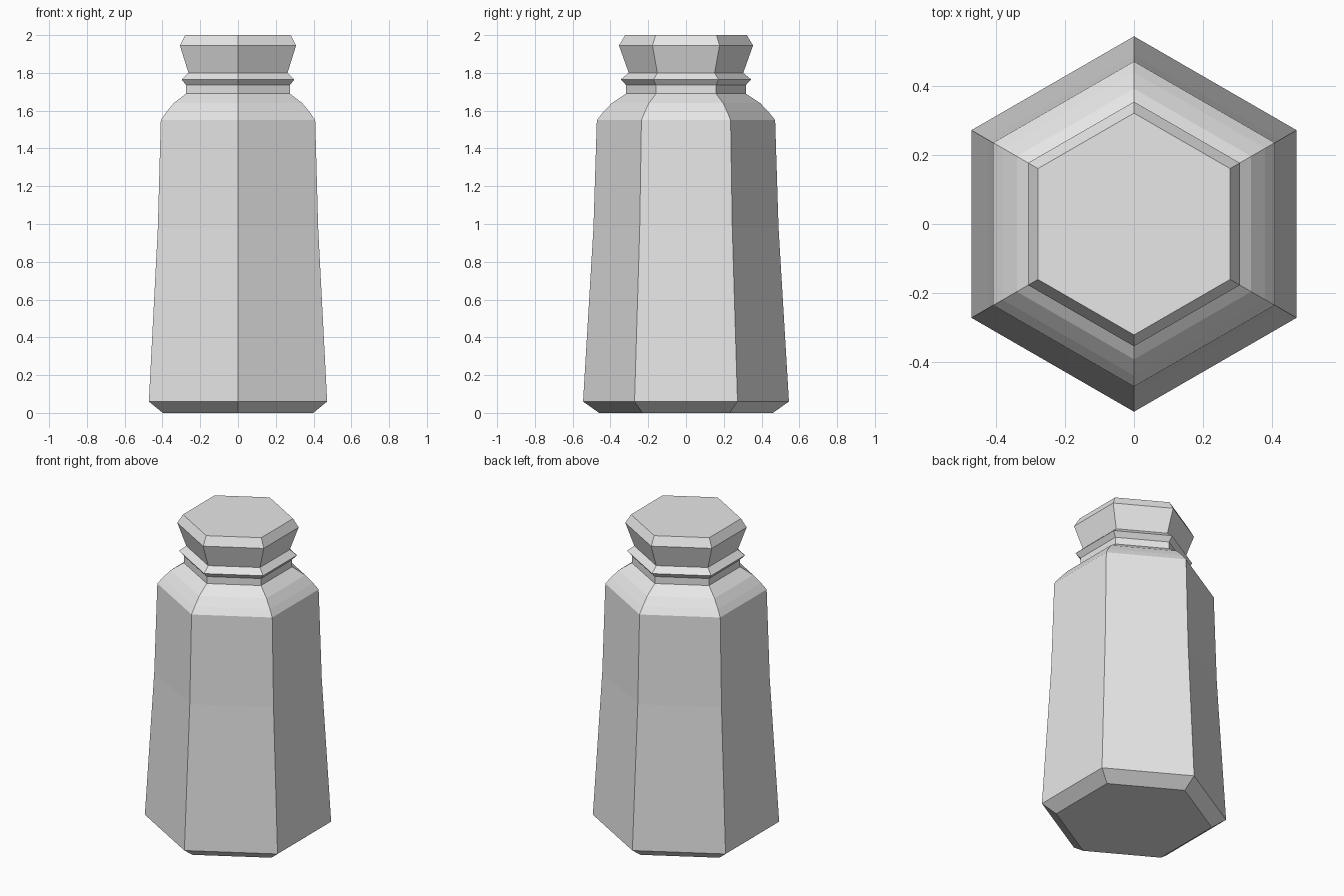
import bpy
import bmesh
from math import cos, sin, pi

cube = bpy.data.objects.get("Cube")
if cube:
    bpy.data.objects.remove(cube, do_unlink=True)

grey = bpy.data.materials.new("light grey")
grey.use_nodes = True
color = (0.8, 0.8, 0.8, 1)
grey.diffuse_color = color
grey.node_tree.nodes["Principled BSDF"].inputs["Base Color"].default_value = color

SIDES = 6

# Corner radius and height, from the base up to the lid
PROFILE = [
    (0.46, 0), (0.545, 0.06),                  # chamfered foot
    (0.49, 0.98), (0.472, 1.55),               # tapering body
    (0.44, 1.59), (0.393, 1.64), (0.317, 1.69),  # rounded shoulder
    (0.317, 1.735), (0.345, 1.765), (0.303, 1.80),  # neck and collar
    (0.355, 1.945), (0.322, 2.0),              # flared lid
]


def lathe(name, profile, material):
    """Stack hexagonal rings with a corner facing front and back, then cap."""
    bm = bmesh.new()
    rings = []
    for r, z in profile:
        angles = [pi / 2 + 2 * pi * i / SIDES for i in range(SIDES)]
        rings.append([bm.verts.new((r * cos(a), r * sin(a), z)) for a in angles])
    for low, high in zip(rings, rings[1:]):
        for i in range(SIDES):
            j = (i + 1) % SIDES
            bm.faces.new((low[i], low[j], high[j], high[i]))
    bm.faces.new(rings[0][::-1])
    bm.faces.new(rings[-1])
    mesh = bpy.data.meshes.new(name)
    bm.to_mesh(mesh)
    bm.free()
    mesh.materials.append(material)
    obj = bpy.data.objects.new(name, mesh)
    bpy.context.collection.objects.link(obj)
    return obj


lathe("hexagonal_bottle", PROFILE, grey)
